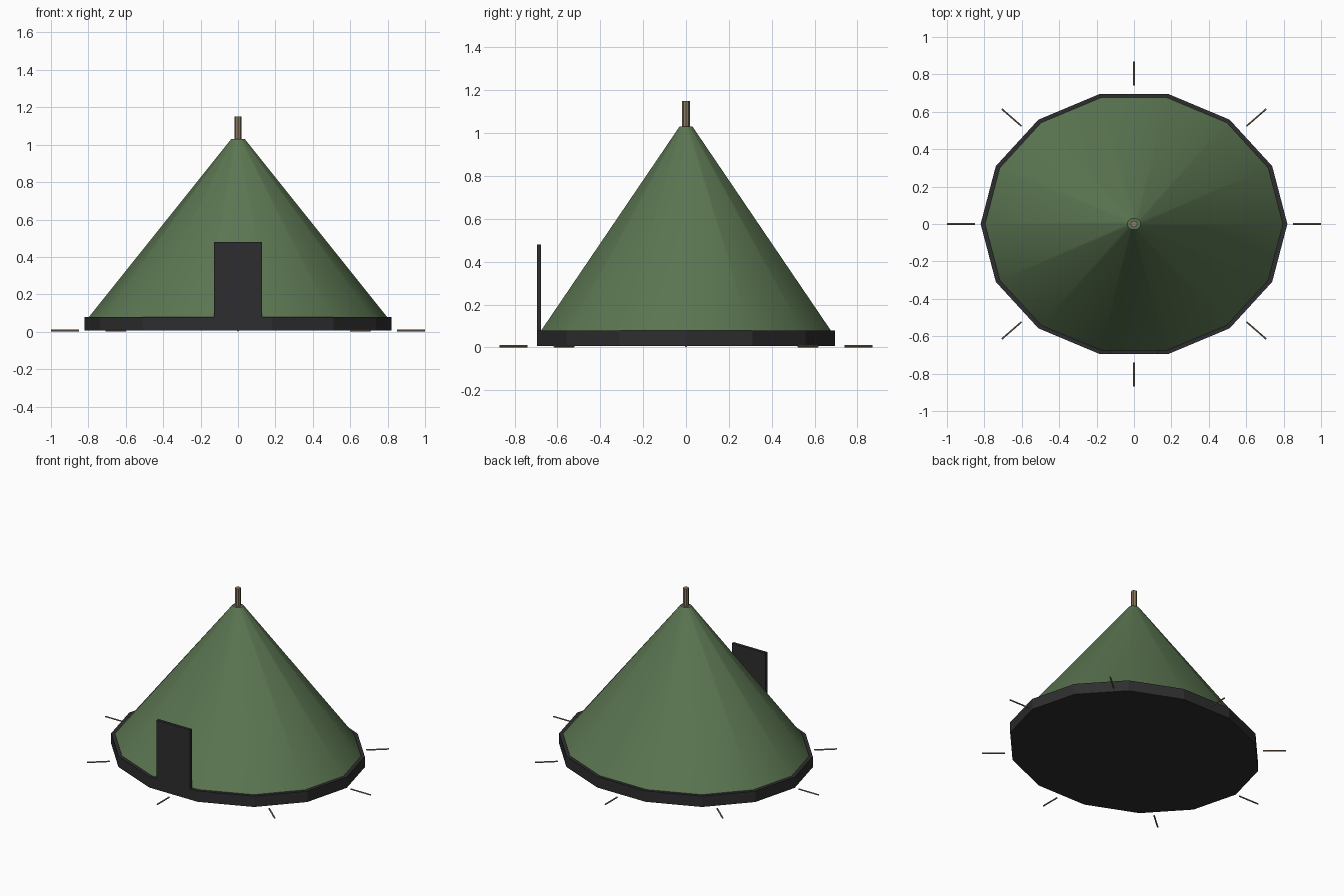
import bpy, math
from mathutils import Vector

if "Cube" in bpy.data.objects:
    bpy.data.objects.remove(bpy.data.objects["Cube"])


def material(name, rgb):
    m = bpy.data.materials.new(name)
    m.diffuse_color = (*rgb, 1)
    m.use_nodes = True
    m.node_tree.nodes["Principled BSDF"].inputs["Base Color"].default_value = m.diffuse_color
    return m


GREEN = material("canvas green", (0.105, 0.18, 0.083))
DARK = material("dark rubber", (0.027, 0.027, 0.029))
WOOD = material("tan wood", (0.28, 0.2, 0.115))
SQUASH = 0.87   # depth of the oval plan relative to its width


def frustum(name, sides, r1, r2, z1, z2, mat, squash=1.0, smooth=True):
    """Upright prism or cone with a corner on the +x axis."""
    bpy.ops.mesh.primitive_cone_add(vertices=sides, radius1=r1, radius2=r2,
                                    depth=z2 - z1, location=(0, 0, (z1 + z2) / 2),
                                    rotation=(0, 0, math.pi / 2))
    ob = bpy.context.object
    ob.name = name
    bpy.ops.object.transform_apply(location=False, rotation=True, scale=False)
    ob.scale = (1, squash, 1)
    bpy.ops.object.transform_apply(location=False, rotation=False, scale=True)
    if smooth:
        bpy.ops.object.shade_smooth_by_angle(angle=math.radians(35))
    ob.data.materials.append(mat)
    return ob


# Ground skirt, canvas cone and centre pole
frustum("base_skirt", 14, 0.82, 0.82, 0.006, 0.08, DARK, SQUASH, smooth=False)
frustum("canvas_cone", 14, 0.80, 0.036, 0.075, 1.03, GREEN, SQUASH)
frustum("centre_pole", 8, 0.018, 0.018, 0.08, 1.15, WOOD)

# Upright door panel on the front edge
bpy.ops.mesh.primitive_cube_add(size=1, location=(0, -0.686, 0.275))
door = bpy.context.object
door.name = "door_panel"
door.scale = (0.254, 0.02, 0.41)
door.data.materials.append(DARK)

# Eight pegs lying on the ground, radiating around the oval
for i in range(8):
    a = i * math.pi / 4
    d = Vector((math.cos(a), SQUASH * math.sin(a), 0))
    start, end = d * 0.85, d * 1.0
    bpy.ops.mesh.primitive_cylinder_add(vertices=6, radius=0.005,
                                        depth=(end - start).length,
                                        location=(start + end) / 2 + Vector((0, 0, 0.006)))
    peg = bpy.context.object
    peg.name = f"ground_peg_{i + 1}"
    peg.rotation_euler = d.to_track_quat('Z', 'Y').to_euler()
    peg.data.materials.append(WOOD)
